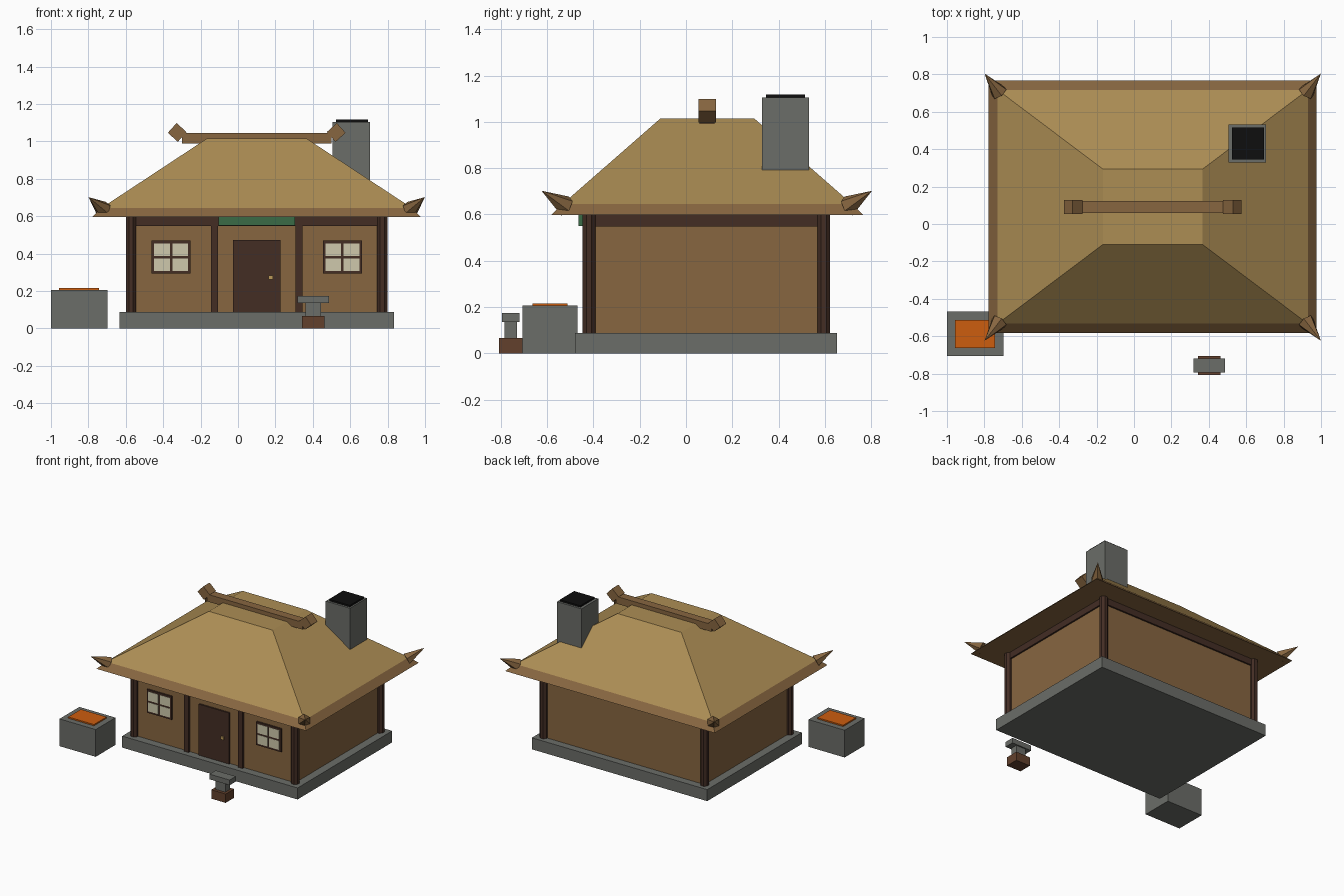
import bpy, bmesh, math
from mathutils import Vector, Matrix

if "Cube" in bpy.data.objects:
    bpy.data.objects.remove(bpy.data.objects["Cube"])

CX, CY = 0.10, 0.088      # centre of the house


def material(name, r, g, b):
    lin = [((c / 255 + 0.055) / 1.055) ** 2.4 if c > 10 else c / 255 / 12.92 for c in (r, g, b)]
    m = bpy.data.materials.new(name)
    m.diffuse_color = (*lin, 1)
    m.use_nodes = True
    m.node_tree.nodes["Principled BSDF"].inputs["Base Color"].default_value = m.diffuse_color
    return m


STONE = material("grey stone", 107, 109, 104)
TIMBER = material("warm timber", 135, 102, 64)
DARK = material("dark wood", 67, 45, 36)
THATCH = material("straw thatch", 172, 141, 84)
PANE = material("pale glass", 207, 201, 172)
GREEN = material("green paint", 58, 107, 70)
BLACK = material("soot black", 14, 14, 14)
EMBER = material("ember orange", 204, 93, 15)
RUST = material("red brown wood", 98, 64, 44)
BRASS = material("brass", 190, 155, 90)


def finish(name, bm, *mats):
    me = bpy.data.meshes.new(name)
    bmesh.ops.recalc_face_normals(bm, faces=bm.faces)
    bm.to_mesh(me)
    bm.free()
    for m in mats:
        me.materials.append(m)
    ob = bpy.data.objects.new(name, me)
    bpy.context.collection.objects.link(ob)
    return ob


def box(name, x, y, z, mat, tilt=0):
    """Box from (min, max) ranges, optionally tilted about the y axis."""
    bm = bmesh.new()
    mid = Vector([(r[0] + r[1]) / 2 for r in (x, y, z)])
    size = [r[1] - r[0] for r in (x, y, z)]
    m = Matrix.Translation(mid) @ Matrix.Rotation(tilt, 4, 'Y') @ Matrix.Diagonal((*size, 1))
    bmesh.ops.create_cube(bm, size=1, matrix=m)
    return finish(name, bm, mat)


def cone(name, a, b, r1, r2, sides, mat, spin=0):
    """Cone or post running from point a to point b."""
    a, b = Vector(a), Vector(b)
    m = (Matrix.Translation((a + b) / 2) @ (b - a).to_track_quat('Z', 'Y').to_matrix().to_4x4()
         @ Matrix.Rotation(spin, 4, 'Z'))
    bm = bmesh.new()
    bmesh.ops.create_cone(bm, cap_ends=True, segments=sides, radius1=r1, radius2=r2,
                          depth=(b - a).length, matrix=m)
    return finish(name, bm, mat)


# Stone base and walls
box("stone_base", (-0.634, 0.834), (-0.479, 0.652), (0, 0.087), STONE)
WX, WY = 0.672, 0.507     # half sizes of the wall block
FRONT = CY - WY
box("walls", (CX - WX, CX + WX), (FRONT, CY + WY), (0.087, 0.6), TIMBER)

# Corner posts and top beams on all four sides
for sx in (-1, 1):
    for sy in (-1, 1):
        px, py = CX + sx * WX, CY + sy * WY
        cone("corner_post", (px, py, 0.087), (px, py, 0.6), 0.03, 0.03, 8, DARK, math.pi / 8)
for s in (-1, 1):
    bx, by = CX + s * WX, CY + s * WY
    box("side_beam", (bx - 0.012, bx + 0.012), (CY - WY, CY + WY), (0.548, 0.6), DARK)
    box("long_beam", (CX - WX, CX + WX), (by - 0.012, by + 0.012), (0.548, 0.6), DARK)
    # Slim front posts either side of the door
    mx = CX + s * 0.226
    box("front_post", (mx - 0.018, mx + 0.018), (FRONT - 0.018, FRONT), (0.087, 0.55), DARK)

# Door, knob and sign board
box("door", (-0.027, 0.228), (FRONT - 0.012, FRONT), (0.087, 0.473), DARK)
box("door_knob", (0.164, 0.186), (FRONT - 0.022, FRONT - 0.01), (0.261, 0.283), BRASS)
box("sign_board", (-0.105, 0.305), (FRONT - 0.045, FRONT - 0.01), (0.55, 0.597), GREEN)

# Windows: frame plate with four panes
for s in (-1, 1):
    wx, wz = CX + s * 0.458, 0.381
    box("window_frame", (wx - 0.104, wx + 0.104), (FRONT - 0.012, FRONT), (wz - 0.088, wz + 0.088), DARK)
    for i in (-1, 1):
        for j in (-1, 1):
            x, z = wx + i * 0.0485, wz + j * 0.0405
            box("window_pane", (x - 0.042, x + 0.042), (FRONT - 0.014, FRONT - 0.01),
                (z - 0.034, z + 0.034), PANE)

# Hipped thatch roof: stacked rectangles, the sloping eave band and underside in timber
bm = bmesh.new()
rings = []
for hx, hy, z in ((0.877, 0.674, 0.597), (0.829, 0.625, 0.645), (0.267, 0.202, 1.015)):
    rings.append([bm.verts.new((CX + sx * hx, CY + 0.004 + sy * hy, z))
                  for sx, sy in ((-1, -1), (1, -1), (1, 1), (-1, 1))])
bm.faces.new(rings[0])
bm.faces.new(rings[2])
for lo, hi in zip(rings, rings[1:]):
    for i in range(4):
        bm.faces.new((lo[i], lo[(i + 1) % 4], hi[(i + 1) % 4], hi[i]))
for f in bm.faces:
    f.material_index = 1 if f.calc_center_median().z < 0.64 else 0
finish("thatch_roof", bm, THATCH, TIMBER)

# Pointed horns on the eave corners
for sx in (-1, 1):
    for sy in (-1, 1):
        cone("corner_horn", (CX + sx * 0.82, CY + 0.002 + sy * 0.612, 0.636),
             (CX + sx * 0.899, CY + 0.002 + sy * 0.714, 0.702), 0.046, 0, 6, TIMBER)

# Ridge beam with tilted end blocks
RY = 0.091
box("ridge_beam", (-0.30, 0.50), (RY - 0.032, RY + 0.032), (0.99, 1.045), TIMBER)
for s in (-1, 1):
    ex = CX + s * 0.425
    box("ridge_end", (ex - 0.036, ex + 0.036), (RY - 0.038, RY + 0.038), (1.013, 1.083), TIMBER,
        -s * math.radians(42))

# Chimney
box("chimney", (0.504, 0.707), (0.329, 0.531), (0.6, 1.104), STONE)
box("chimney_opening", (0.524, 0.695), (0.345, 0.515), (1.104, 1.117), BLACK)

# Outdoor fire pit
box("fire_pit", (-1.0, -0.697), (-0.706, -0.469), (0, 0.206), STONE)
box("fire_pit_embers", (-0.957, -0.742), (-0.663, -0.512), (0.206, 0.216), EMBER)

# Small stone lantern on a wooden foot
LX, LY = 0.402, -0.757
for name, hx, hy, z0, z1, mat in (("lantern_foot", 0.06, 0.05, 0, 0.067, RUST),
                                  ("lantern_stem", 0.041, 0.027, 0.067, 0.137, STONE),
                                  ("lantern_cap", 0.084, 0.037, 0.135, 0.174, STONE)):
    box(name, (LX - hx, LX + hx), (LY - hy, LY + hy), (z0, z1), mat)
